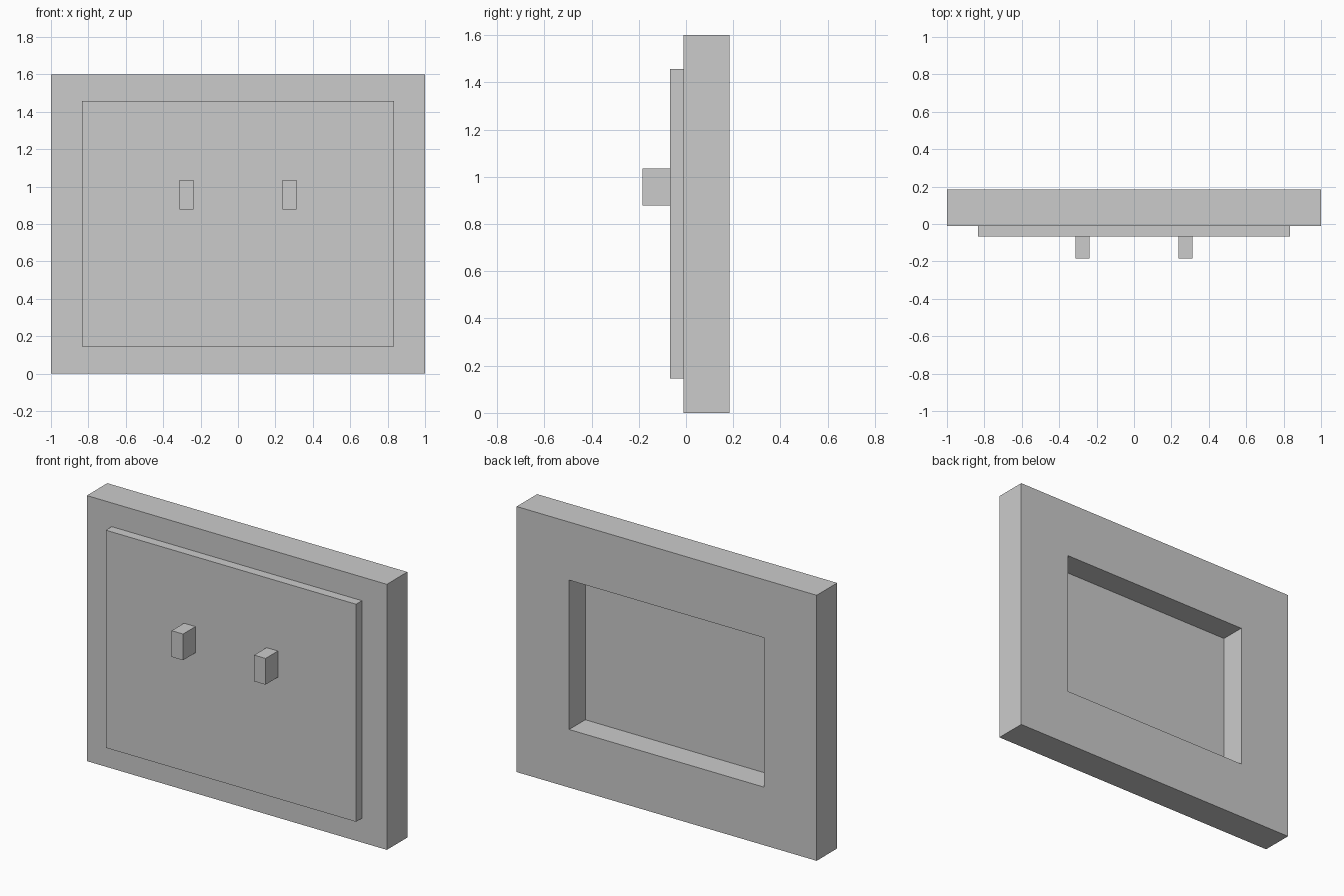
import bpy, bmesh

if "Cube" in bpy.data.objects:
    bpy.data.objects.remove(bpy.data.objects["Cube"])


def box(name, x, y, z):
    """Box from (min, max) pairs; returns the object."""
    bm = bmesh.new()
    bmesh.ops.create_cube(bm, size=1)
    for v in bm.verts:
        for i, (lo, hi) in enumerate((x, y, z)):
            v.co[i] = hi if v.co[i] > 0 else lo
    me = bpy.data.meshes.new(name)
    bm.to_mesh(me)
    bm.free()
    ob = bpy.data.objects.new(name, me)
    bpy.context.collection.objects.link(ob)
    return ob


BACK, FRAME_FRONT, PANEL_FRONT, PEG_FRONT = 0.184, -0.011, -0.067, -0.185
RECESS_FLOOR = 0.03

# Thick backing slab, with a rectangular recess pushed into the back face
slab = box("backing_slab", (-1, 1), (FRAME_FRONT, BACK), (0, 1.6))
bm = bmesh.new()
bm.from_mesh(slab.data)
bm.normal_update()
back = next(f for f in bm.faces if f.normal.y > 0.9)
bmesh.ops.inset_region(bm, faces=[back], thickness=0.35, use_even_offset=True)
floor = bmesh.ops.extrude_discrete_faces(bm, faces=[back])["faces"][0]
for v in floor.verts:
    v.co.y = RECESS_FLOOR
bmesh.ops.recalc_face_normals(bm, faces=bm.faces)
bm.to_mesh(slab.data)
bm.free()

# Thin raised panel on the front
box("front_panel", (-0.834, 0.834), (PANEL_FRONT, FRAME_FRONT), (0.146, 1.457))

# Pair of pegs standing out of the panel
for side, cx in (("left", -0.275), ("right", 0.275)):
    box(side + "_peg", (cx - 0.038, cx + 0.038), (PEG_FRONT, PANEL_FRONT), (0.878, 1.036))
